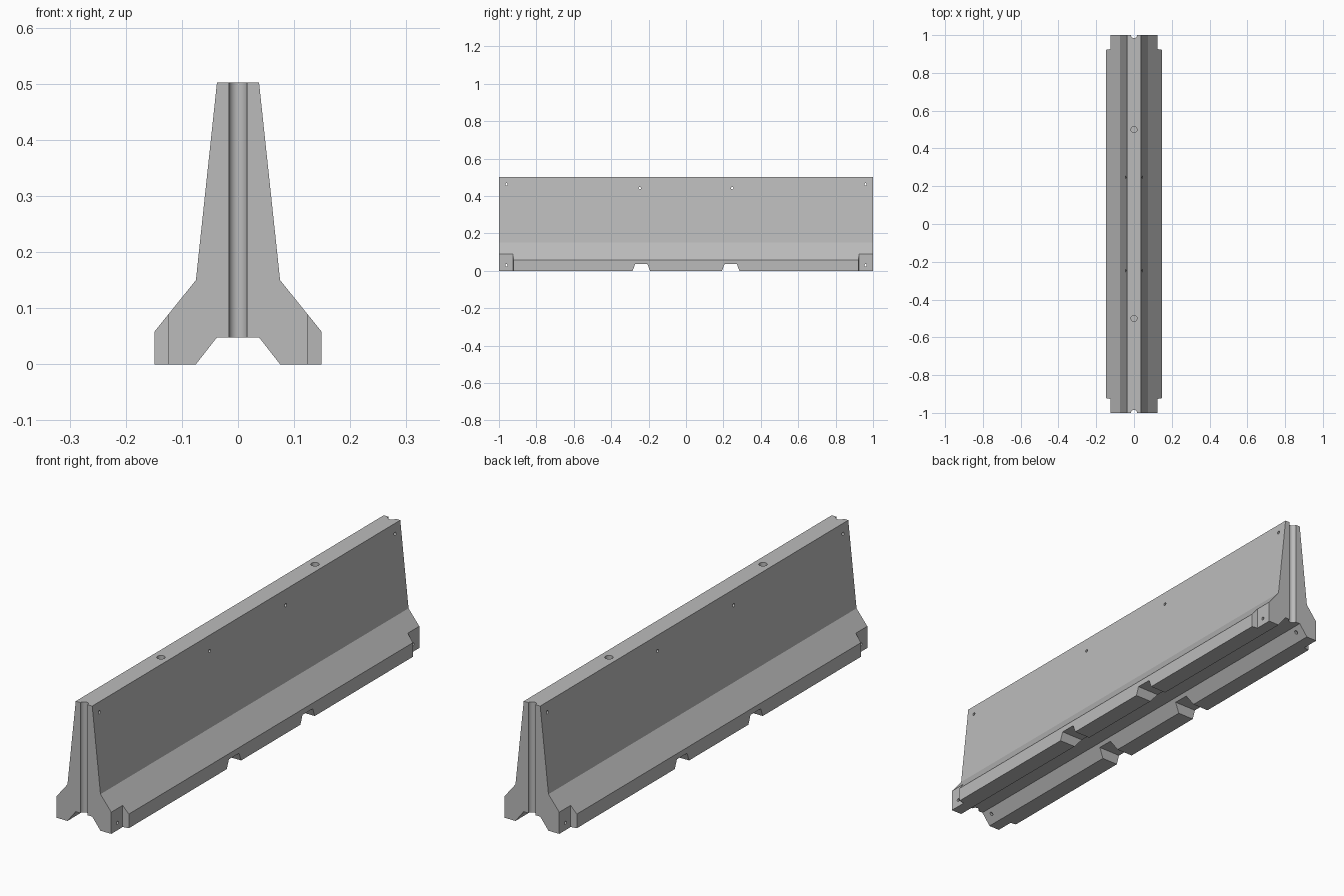
import bpy, bmesh, math
from mathutils import Matrix

if "Cube" in bpy.data.objects:
    bpy.data.objects.remove(bpy.data.objects["Cube"])

concrete = bpy.data.materials.new("concrete_grey")
concrete.diffuse_color = (0.5, 0.5, 0.5, 1)
concrete.use_nodes = True
concrete.node_tree.nodes["Principled BSDF"].inputs["Base Color"].default_value = concrete.diffuse_color


def make_object(name, bm):
    bmesh.ops.recalc_face_normals(bm, faces=bm.faces[:])
    mesh = bpy.data.meshes.new(name)
    bm.to_mesh(mesh)
    bm.free()
    mesh.materials.append(concrete)
    ob = bpy.data.objects.new(name, mesh)
    bpy.context.collection.objects.link(ob)
    return ob


def prism(name, pts, axis, lo, hi):
    """Extrude a 2D outline along x (points y,z), y (points x,z) or z (points x,y)."""
    place = {"x": lambda a, b, t: (t, a, b),
             "y": lambda a, b, t: (a, t, b),
             "z": lambda a, b, t: (a, b, t)}[axis]
    bm = bmesh.new()
    rings = [[bm.verts.new(place(a, b, t)) for a, b in pts] for t in (lo, hi)]
    n = len(pts)
    for ring in rings:
        bm.faces.new(ring)
    for i in range(n):
        j = (i + 1) % n
        bm.faces.new((rings[0][i], rings[0][j], rings[1][j], rings[1][i]))
    return make_object(name, bm)


def circle(cx, cy, r, n):
    return [(cx + r * math.cos(2 * math.pi * (i + 0.5) / n),
             cy + r * math.sin(2 * math.pi * (i + 0.5) / n)) for i in range(n)]


# Barrier body: mirrored safety profile with a drainage channel below
half = [(0.0375, 0.048), (0.075, 0), (0.149, 0), (0.149, 0.058),
        (0.075, 0.15), (0.0375, 0.502)]
outline = half + [(-x, z) for x, z in reversed(half)]
barrier = prism("barrier_body", outline, "y", -1, 1)

cutters = []
for s in (-1, 1):
    # Trapezoid forklift slots through the feet
    slot = [(s * 0.287, -0.004), (s * 0.272, 0.035), (s * 0.206, 0.035), (s * 0.191, -0.004)]
    cutters.append(prism("foot_slot_cutter", slot, "x", -0.3, 0.3))
    # Vertical joint groove in each end
    cutters.append(prism("end_groove_cutter", circle(0, s, 0.0165, 24), "z", -0.1, 0.6))
    # Blind lifting hole in the top
    cutters.append(prism("lifting_hole_cutter", circle(0, s * 0.5, 0.016, 24), "z", 0.4, 0.6))
    # Cross bolt holes
    for y, z in ((0.96, 0.03), (0.96, 0.462), (0.247, 0.442)):
        cutters.append(prism("bolt_hole_cutter", circle(s * y, z, 0.0065, 12), "x", -0.3, 0.3))
    # Stepped recesses at the four lower corners
    for t in (-1, 1):
        notch = [(t * 0.124, s * 1.1), (t * 0.124, s * 0.926),
                 (t * 0.16, s * 0.92), (t * 0.16, s * 1.1)]
        cutters.append(prism("corner_recess_cutter", notch, "z", -0.1, 0.3))

# Apply all cuts, then remove the cutters
for c in cutters:
    mod = barrier.modifiers.new("cut", "BOOLEAN")
    mod.operation = "DIFFERENCE"
    mod.solver = "EXACT"
    mod.object = c
bpy.context.view_layer.update()
result = bpy.data.meshes.new_from_object(
    barrier.evaluated_get(bpy.context.evaluated_depsgraph_get()))
barrier.modifiers.clear()
barrier.data = result
result.materials.clear()
result.materials.append(concrete)
for c in cutters:
    bpy.data.objects.remove(c)

# Smooth only the round cuts
bpy.context.view_layer.objects.active = barrier
barrier.select_set(True)
bpy.ops.object.shade_smooth_by_angle(angle=math.radians(31))
